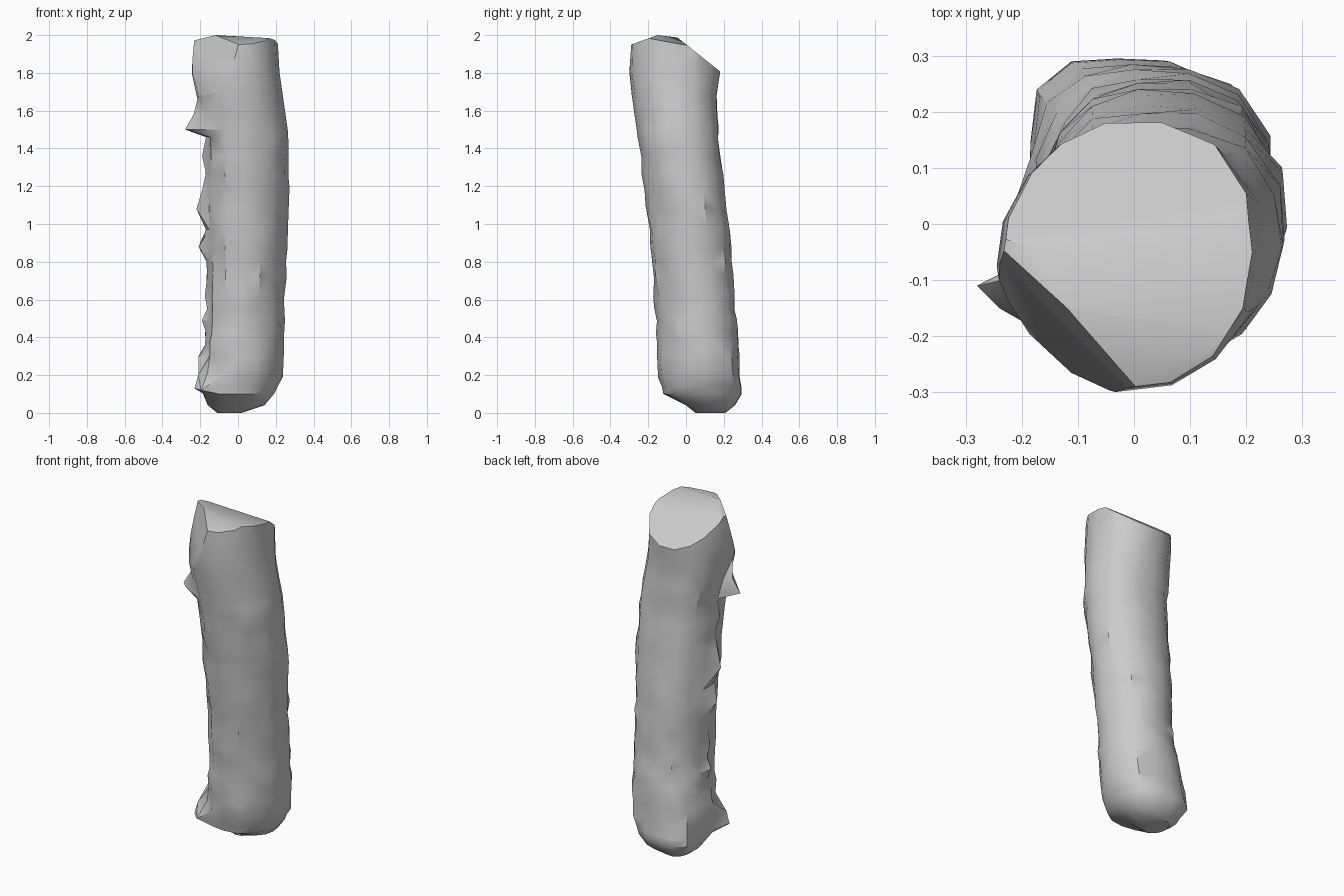
import bpy, bmesh, math, random
from mathutils import Vector

random.seed(7)
cube = bpy.data.objects.get("Cube")
if cube:
    bpy.data.objects.remove(cube)

# Extents along the log: z, x min, x max, y min, y max,
# then squareness of the back -x, front -x and front +x corners
STATIONS = [
    (0, -.11, .02, .05, .21, 2, 2, 2),
    (.04, -.16, .14, 0, .26, 2.6, 2.3, 2),
    (.1, -.185, .19, -.12, .295, 4.5, 2.8, 2),
    (.2, -.185, .24, -.14, .29, 4, 2.6, 1.8),
    (.36, -.175, .252, -.155, .277, 2.8, 2.5, 1.7),
    (.6, -.16, .246, -.165, .257, 2.3, 2.3, 1.7),
    (.9, -.17, .262, -.19, .237, 2.3, 2.4, 1.7),
    (1.18, -.17, .274, -.22, .207, 2.5, 2.6, 1.7),
    (1.46, -.17, .269, -.255, .177, 3.2, 2.7, 1.7),
    (1.66, -.215, .24, -.285, .16, 2.5, 2.3, 1.8),
    (1.8, -.245, .22, -.3, .185, 1.8, 2.2, 2.1),
    (2.06, -.23, .205, -.29, .2, 1.6, 2.2, 2.2),
]
ANGLES = [0, 25, 50, 75, 100, 122, 142, 165, 184, 200, 215, 240, 265, 290, 312, 336]
HEIGHTS = [0, .04, .1, .14, .2, .3, .36, .43, .49, .55, .62, .72, .8, .88, .97, 1.08,
           1.18, 1.27, 1.36, 1.46, 1.5, 1.58, 1.68, 1.8, 1.92, 2.06]
# Tallest splinters of the bark ridge, by height
SPLINTERS = {.3: .03, .49: .025, .62: .015, .88: .04, 1.08: .05, 1.18: .02, 1.36: .02}
# Torn points: bark hook and lower heel
TORN = {(1.5, 200): (-.28, -.11, 1.5), (1.5, 215): (-.24, -.15, 1.5),
        (1.58, 200): (-.235, -.1, 1.58), (.14, 200): (-.23, -.08, .13),
        (.14, 215): (-.195, -.11, .12), (.2, 200): (-.21, -.08, .2)}


def extents(z):
    for a, b in zip(STATIONS, STATIONS[1:]):
        if z <= b[0]:
            t = (z - a[0]) / (b[0] - a[0])
            return [p + (q - p) * t for p, q in zip(a[1:], b[1:])]


def ring_point(z, angle):
    if (z, angle) in TORN:
        return Vector(TORN[z, angle])
    x0, x1, y0, y1, *corners = extents(z)
    power = ([2.4] + corners)[angle // 90]
    c, s = math.cos(math.radians(angle)), math.sin(math.radians(angle))
    fit = (abs(c) ** power + abs(s) ** power) ** (-1 / power)
    p = Vector(((x0 + x1) / 2 + c * fit * (x1 - x0) / 2,
                (y0 + y1) / 2 + s * fit * (y1 - y0) / 2, z))
    out = Vector((c, s, 0))
    if .15 < z < 1.48:
        # Ragged bark ridge beside a shallow groove
        if angle == 184:
            p += out * SPLINTERS.get(z, 0)
        elif angle == 200:
            p -= out * .012
        else:
            p += out * random.uniform(-.008, .008)
            p.z += random.uniform(-.015, .015)
    return p


# Lofted trunk with closed ends
bm = bmesh.new()
rings = [[bm.verts.new(ring_point(z, a)) for a in ANGLES] for z in HEIGHTS]
count = len(ANGLES)
for i, (low, high) in enumerate(zip(rings, rings[1:])):
    for j in range(count):
        k = (j + 1) % count
        a, b, c, d = low[j], low[k], high[k], high[j]
        for tri in ([(a, b, c), (a, c, d)] if (i + j) % 2 else [(a, b, d), (b, c, d)]):
            bm.faces.new(tri)
bm.faces.new(rings[0][::-1])
bm.faces.new(rings[-1])

# Saw cuts at the top: back slope, crown, front and side falls, front corner bevel
CUTS = [
    ((0, .19, 1.8), (0, .175, .22)),
    ((-.12, -.15, 2), (.01, .02, .12)),
    ((0, -.15, 2), (0, -.05, .14)),
    ((-.12, -.14, 2), (-.25, 0, 1)),
    ((-.22, -.06, 1.97), (-.7, -.7, .25)),
]
for point, normal in CUTS:
    cut = bmesh.ops.bisect_plane(bm, geom=bm.verts[:] + bm.edges[:] + bm.faces[:],
                                 plane_co=point, plane_no=normal, clear_outer=True)
    edges = [e for e in cut["geom_cut"] if isinstance(e, bmesh.types.BMEdge)]
    bmesh.ops.edgeloop_fill(bm, edges=edges)
bmesh.ops.recalc_face_normals(bm, faces=bm.faces)

mesh = bpy.data.meshes.new("log")
bm.to_mesh(mesh)
bm.free()
log = bpy.data.objects.new("log", mesh)
bpy.context.collection.objects.link(log)

# Plain grey wood
grey = bpy.data.materials.new("pale grey")
grey.use_nodes = True
grey.diffuse_color = (.6, .6, .6, 1)
grey.node_tree.nodes["Principled BSDF"].inputs["Base Color"].default_value = (.6, .6, .6, 1)
mesh.materials.append(grey)

bpy.context.view_layer.objects.active = log
log.select_set(True)
bpy.ops.object.shade_smooth_by_angle(angle=math.radians(35))
